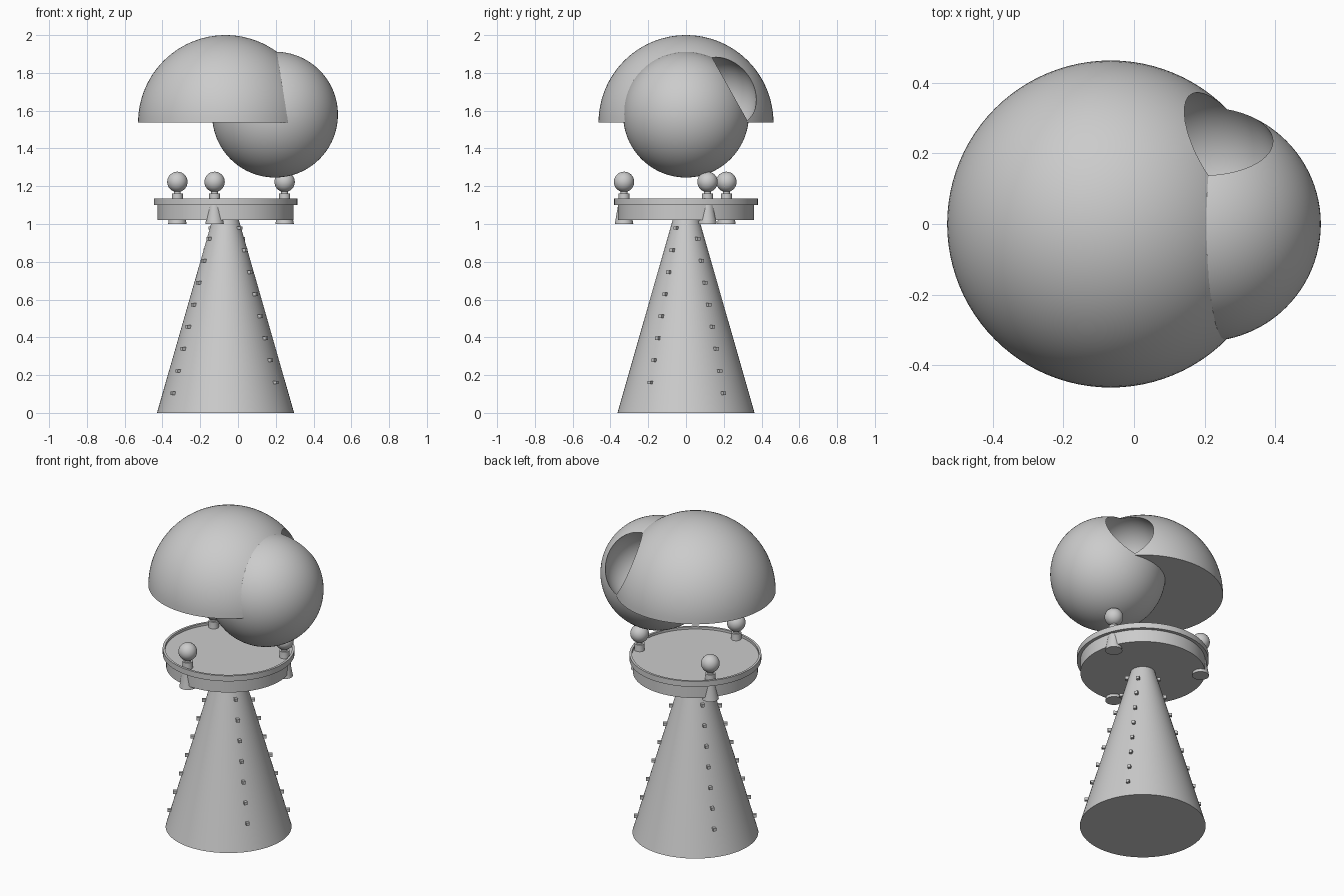
import bpy, math

cube = bpy.data.objects.get("Cube")
if cube:
    bpy.data.objects.remove(cube, do_unlink=True)

AXIS_X = -0.066

grey = bpy.data.materials.new("plain grey")
grey.use_nodes = True
colour = (0.6, 0.6, 0.6, 1)
grey.diffuse_color = colour
grey.node_tree.nodes["Principled BSDF"].inputs["Base Color"].default_value = colour


def finish(obj, name):
    obj.name = name
    obj.data.materials.clear()
    obj.data.materials.append(grey)
    bpy.ops.object.select_all(action='DESELECT')
    obj.select_set(True)
    bpy.context.view_layer.objects.active = obj
    bpy.ops.object.shade_smooth_by_angle(angle=math.radians(30))
    return obj


def lathe(name, profile, x, y=0, steps=64):
    """Solid of revolution; the profile starts and ends on the axis."""
    verts, rings, faces = [], [], []
    for r, z in profile:
        n = steps if r > 0 else 1
        rings.append([len(verts) + i % n for i in range(steps)])
        for i in range(n):
            a = math.tau * i / steps
            verts.append((r * math.cos(a), r * math.sin(a), z))
    for low, high in zip(rings, rings[1:]):
        for i in range(steps):
            j = (i + 1) % steps
            quad = [low[i], low[j], high[j], high[i]]
            faces.append(list(dict.fromkeys(quad)))
    mesh = bpy.data.meshes.new(name)
    mesh.from_pydata(verts, [], faces)
    obj = bpy.data.objects.new(name, mesh)
    obj.location = (x, y, 0)
    bpy.context.collection.objects.link(obj)
    return finish(obj, name)


def ball(name, r, centre, segments=96):
    bpy.ops.mesh.primitive_uv_sphere_add(segments=segments, ring_count=segments // 2,
                                         radius=r, location=centre)
    return finish(bpy.context.object, name)


def boolean(target, other, operation):
    """Apply a boolean and remove the helper."""
    mod = target.modifiers.new(operation, 'BOOLEAN')
    mod.operation, mod.solver, mod.object = operation, 'EXACT', other
    bpy.context.view_layer.objects.active = target
    bpy.ops.object.modifier_apply(modifier=mod.name)
    bpy.data.objects.remove(other, do_unlink=True)


# Tapered pedestal
lathe("pedestal", [(0, 0), (0.363, 0), (0.068, 1.03), (0, 1.03)], AXIS_X, steps=96)

# Round deck with overhanging raised rim
lathe("deck", [(0, 1.02), (0.36, 1.02), (0.36, 1.1), (0.38, 1.1), (0.38, 1.135),
               (0.366, 1.135), (0.366, 1.12), (0, 1.12)], AXIS_X, steps=96)

# Three flared posts with ball tops
for k, degrees in enumerate((20, 140, 260), 1):
    a = math.radians(degrees)
    x, y = AXIS_X + 0.333 * math.cos(a), 0.333 * math.sin(a)
    lathe(f"post_{k}", [(0, 1), (0.049, 1), (0.03, 1.11), (0.029, 1.162),
                        (0.018, 1.162), (0.018, 1.185), (0, 1.185)], x, y, 32)
    ball(f"post_ball_{k}", 0.054, (x, y, 1.223), 32)

# Four rows of small studs climbing the pedestal
for degrees, start in ((35.5, 0.105), (144.5, 0.161), (215.5, 0.105), (324.5, 0.161)):
    a = math.radians(degrees)
    for k in range(8):
        z = start + 0.1168 * k
        r = 0.363 - 0.2864 * z + 0.008
        bpy.ops.mesh.primitive_cube_add(
            size=1, rotation=(0, 0, a),
            location=(AXIS_X + r * math.cos(a), r * math.sin(a), z))
        stud = bpy.context.object
        stud.scale = (0.024, 0.018, 0.018)
        finish(stud, f"stud_{int(degrees)}_{k + 1}")

# Half dome merged with a smaller sphere, with a round hollow scooped out
base, radius = 1.537, 0.463
arc = [(radius * math.cos(t), base + radius * math.sin(t))
       for t in (math.pi / 2 * i / 24 for i in range(24))]
dome = lathe("dome_and_sphere", [(0, base)] + arc + [(0, base + radius)], AXIS_X, steps=96)
boolean(dome, ball("side_sphere", 0.333, (0.196, 0, 1.579)), 'UNION')
boolean(dome, ball("scoop", 0.216, (0.196, 0.157, 1.667)), 'DIFFERENCE')
finish(dome, "dome_and_sphere")
